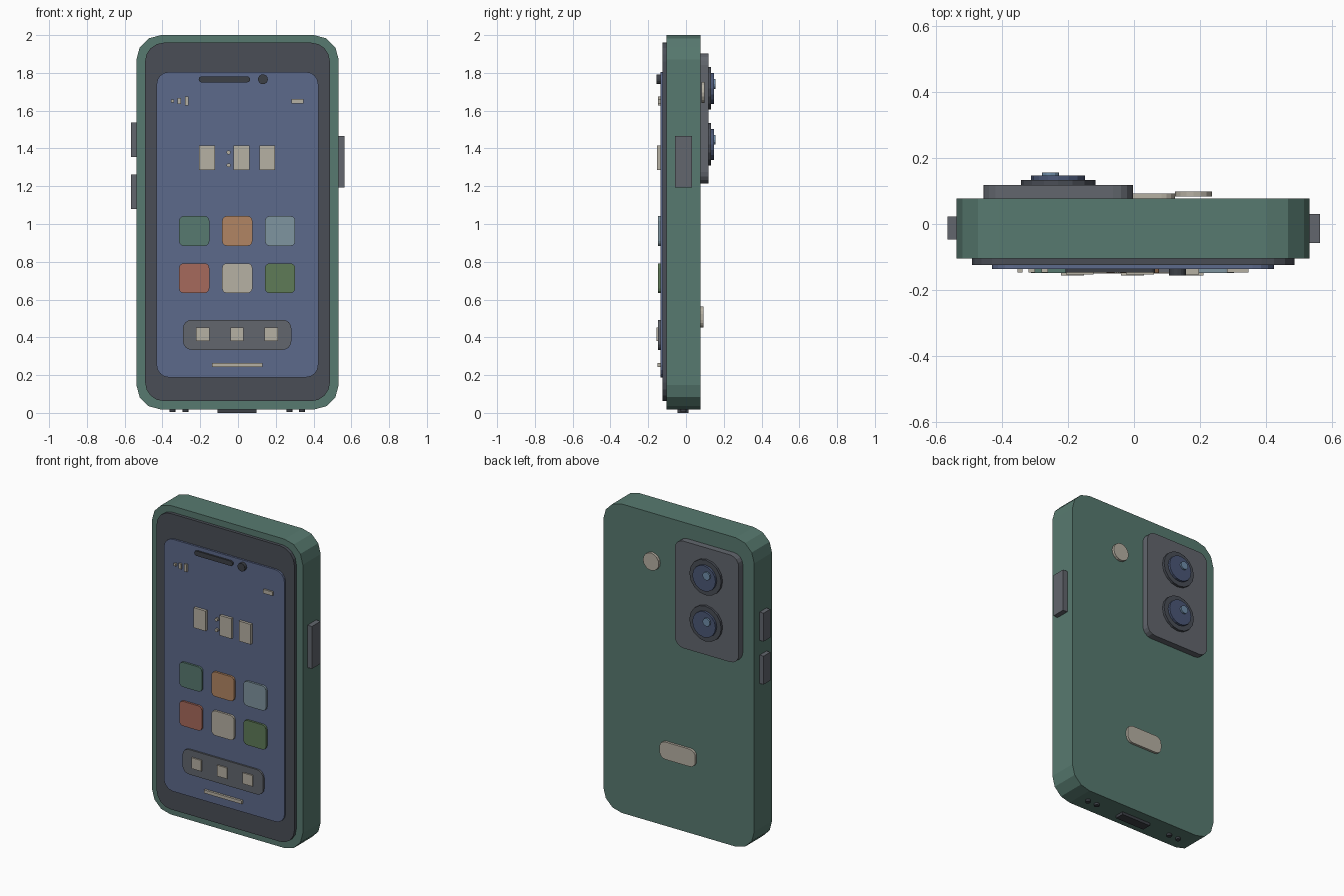
import bpy, bmesh
from math import sin, cos, pi

if "Cube" in bpy.data.objects:
    bpy.data.objects.remove(bpy.data.objects["Cube"])

# Palette (display hex converted to linear)
COLORS = dict(green="58796F", dark="4B4F57", grey="62666D", screen="5D698A",
              cream="B5AFA2", orange="B08463", blue="7E939E", red="A5695C",
              leaf="5F7A58", lens="4C5876", glint="6F8CA8", black="3F4248")


def material(key):
    if key in bpy.data.materials:
        return bpy.data.materials[key]
    m = bpy.data.materials.new(key)
    h = COLORS[key]
    m.diffuse_color = [(int(h[i:i + 2], 16) / 255) ** 2.2 for i in (0, 2, 4)] + [1]
    m.use_nodes = True
    m.node_tree.nodes["Principled BSDF"].inputs["Base Color"].default_value = m.diffuse_color
    return m


def prism(name, outline, y0, y1, color):
    """Extrude an x-z outline from y0 to y1."""
    bm = bmesh.new()
    face = bm.faces.new([bm.verts.new((x, y0, z)) for x, z in outline])
    ext = bmesh.ops.extrude_face_region(bm, geom=[face])["geom"]
    bmesh.ops.translate(bm, vec=(0, y1 - y0, 0),
                        verts=[g for g in ext if isinstance(g, bmesh.types.BMVert)])
    bmesh.ops.recalc_face_normals(bm, faces=bm.faces)
    me = bpy.data.meshes.new(name)
    bm.to_mesh(me)
    bm.free()
    me.materials.append(material(color))
    ob = bpy.data.objects.new(name, me)
    bpy.context.collection.objects.link(ob)
    return ob


def slab(name, x0, x1, z0, z1, y0, y1, color, r=0, seg=4):
    """Rectangular plate with rounded corners in the x-z plane."""
    if r == 0:
        pts = [(x0, z0), (x1, z0), (x1, z1), (x0, z1)]
    else:
        pts = []
        centres = [(x1 - r, z1 - r), (x0 + r, z1 - r), (x0 + r, z0 + r), (x1 - r, z0 + r)]
        for q, (cx, cz) in enumerate(centres):
            for i in range(seg + 1):
                a = pi / 2 * (q + i / seg)
                pts.append((cx + r * cos(a), cz + r * sin(a)))
    return prism(name, pts, y0, y1, color)


def disc(name, x, z, r, y0, y1, color, n=16):
    pts = [(x + r * cos(2 * pi * i / n), z + r * sin(2 * pi * i / n)) for i in range(n)]
    return prism(name, pts, y0, y1, color)


# Body, bezel and screen
slab("body", -0.538, 0.533, 0.018, 2.0, -0.104, 0.077, "green", 0.13, 3)
slab("bezel", -0.492, 0.487, 0.062, 1.96, -0.124, -0.10, "dark", 0.10, 4)
slab("screen", -0.431, 0.425, 0.188, 1.805, -0.136, -0.12, "screen", 0.065, 4)

# Earpiece and front camera
slab("earpiece", -0.208, 0.064, 1.75, 1.781, -0.147, -0.134, "black", 0.0145, 3)
disc("front_camera", 0.132, 1.766, 0.026, -0.156, -0.134, "black")

# Status bar
for i, (x0, x1, h) in enumerate([(-0.354, -0.339, 0.008), (-0.32, -0.301, 0.017), (-0.28, -0.261, 0.024)]):
    slab(f"signal_bar_{i}", x0, x1, 1.651 - h, 1.651 + h, -0.147, -0.134, "cream")
slab("battery_icon", 0.282, 0.347, 1.637, 1.662, -0.147, -0.134, "cream")

# Clock blocks and colon dots
for i, x in enumerate((-0.165, 0.018, 0.155)):
    slab(f"clock_block_{i}", x - 0.042, x + 0.042, 1.287, 1.416, -0.153, -0.134, "cream")
for i, z in enumerate((1.311, 1.379)):
    disc(f"clock_dot_{i}", -0.05, z, 0.011, -0.15, -0.134, "cream", 10)

# App icon grid
icons = [["green", "orange", "blue"], ["red", "cream", "leaf"]]
for row, z in enumerate((0.963, 0.713)):
    for col, x in enumerate((-0.232, -0.004, 0.223)):
        slab(f"app_icon_{row}_{col}", x - 0.08, x + 0.08, z - 0.079, z + 0.079,
             -0.149, -0.134, icons[row][col], 0.025, 3)

# Dock and home bar
slab("dock", -0.291, 0.282, 0.334, 0.493, -0.147, -0.134, "grey", 0.045, 4)
for i, x in enumerate((-0.187, -0.005, 0.176)):
    slab(f"dock_icon_{i}", x - 0.035, x + 0.035, 0.381, 0.451, -0.156, -0.145, "cream")
slab("home_bar", -0.137, 0.131, 0.244, 0.265, -0.15, -0.134, "cream")

# Side buttons
slab("power_button", 0.525, 0.565, 1.193, 1.465, -0.057, 0.031, "grey")
for i, z in enumerate((1.446, 1.17)):
    slab(f"volume_button_{i}", -0.566, -0.53, z - 0.091, z + 0.091, -0.047, 0.022, "grey")

# Bottom port and speaker holes
slab("charging_port", -0.108, 0.099, 0, 0.03, -0.045, 0.014, "black")
for i, x in enumerate((-0.346, -0.279, 0.272, 0.338)):
    bpy.ops.mesh.primitive_cylinder_add(vertices=12, radius=0.016, depth=0.03,
                                        location=(x, -0.014, 0.02))
    hole = bpy.context.object
    hole.name = f"speaker_hole_{i}"
    hole.data.materials.append(material("black"))

# Rear camera plate with two stacked lenses
slab("camera_plate", -0.457, -0.003, 1.215, 1.902, 0.07, 0.118, "grey", 0.06, 4)
for i, z in enumerate((1.718, 1.422)):
    disc(f"lens_ring_{i}", -0.23, z, 0.113, 0.11, 0.133, "dark")
    disc(f"lens_glass_{i}", -0.23, z, 0.082, 0.13, 0.147, "lens")
    disc(f"lens_glint_{i}", -0.253, z + 0.024, 0.026, 0.14, 0.157, "glint", 12)

# Flash and rear plate
disc("flash", 0.18, 1.697, 0.056, 0.083, 0.099, "cream")
slab("rear_plate", -0.13, 0.124, 0.452, 0.564, 0.07, 0.092, "cream", 0.04, 4)
